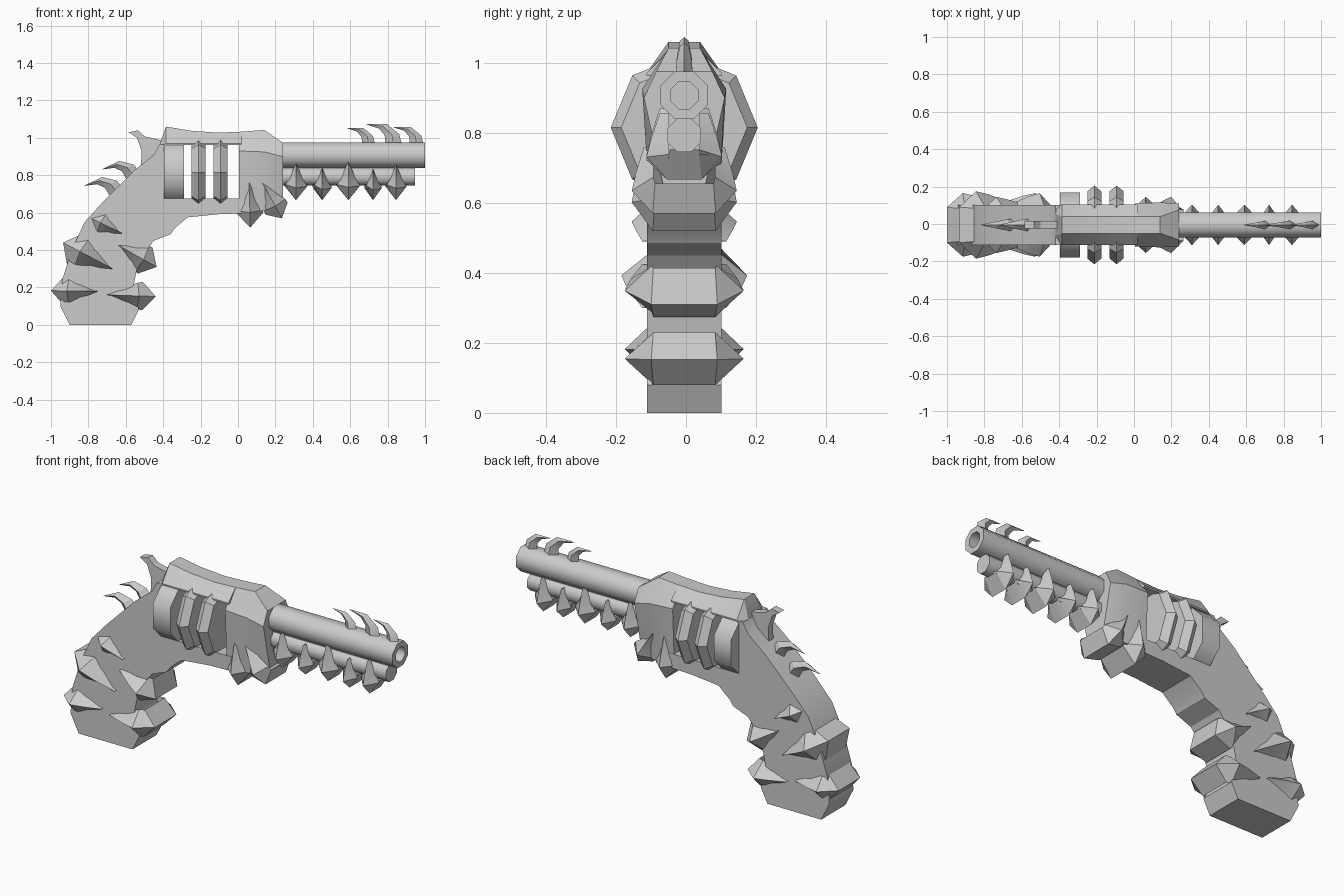
import bpy, bmesh, math
from mathutils import Vector

cube = bpy.data.objects.get("Cube")
if cube:
    bpy.data.objects.remove(cube, do_unlink=True)

YC = -0.005  # centre plane of the model

steel = bpy.data.materials.new("plain grey")
steel.use_nodes = True
GREY = (0.6, 0.6, 0.6, 1)
steel.diffuse_color = GREY
steel.node_tree.nodes["Principled BSDF"].inputs["Base Color"].default_value = GREY


def finish(name, bm, angle=25):
    bmesh.ops.remove_doubles(bm, verts=bm.verts, dist=0.0005)
    bmesh.ops.recalc_face_normals(bm, faces=bm.faces)
    mesh = bpy.data.meshes.new(name)
    bm.to_mesh(mesh)
    bm.free()
    mesh.materials.append(steel)
    obj = bpy.data.objects.new(name, mesh)
    obj.location.y = YC
    bpy.context.collection.objects.link(obj)
    bpy.ops.object.select_all(action='DESELECT')
    obj.select_set(True)
    bpy.context.view_layer.objects.active = obj
    bpy.ops.object.shade_smooth_by_angle(angle=math.radians(angle))
    return obj


def loft(name, sections, angle=25, caps=True):
    """Skin a row of closed sections with equal point counts."""
    bm = bmesh.new()
    rings = [[bm.verts.new(p) for p in s] for s in sections]
    n = len(rings[0])
    for a, b in zip(rings, rings[1:]):
        for i in range(n):
            j = (i + 1) % n
            bm.faces.new((a[i], a[j], b[j], b[i]))
    if caps:
        bm.faces.new(rings[0])
        bm.faces.new(rings[-1])
    return finish(name, bm, angle)


def lathe(name, profile, z, phase=0.0, angle=25):
    """Eight-sided turned part along x from (x, radius) pairs."""
    def ring(x, r):
        steps = [phase + k * math.pi / 4 for k in range(8)]
        return [(x, r * math.cos(a), z + r * math.sin(a)) for a in steps]
    return loft(name, [ring(x, r) for x, r in profile], angle)


def slab(name, outline, half):
    loft(name, [[(x, y, z) for x, z in outline] for y in (-half, half)])


def band(name, tip, ridge, w, b=0.105, out=0.065, lift=0.07):
    """Ridged U-shaped band, thinning to a point at both ends."""
    t = Vector((tip[0], 0, tip[1]))
    d = Vector((ridge[0], 0, ridge[1])) - t
    length = d.length
    d.normalize()
    side = Vector((-d.z, 0, d.x))
    inner = b - 0.012
    # inner y, inner distance, ridge y, ridge distance, half height
    half = [(inner, 0, b + 0.015, 0.0, 0.002),
            (inner, 0.38 * length, b + 0.75 * out, 0.38 * length, 0.55 * w),
            (inner, 0.62 * length, b + out, 0.66 * length, 0.95 * w),
            (inner * 0.95, length - lift, b * 0.9, length, w)]
    full = [(1, s) for s in half] + [(-1, s) for s in reversed(half)]
    sections = []
    for sign, (iy, iu, ry, ru, h) in full:
        base = t + d * iu + Vector((0, sign * iy, 0))
        top = t + d * ru + Vector((0, sign * ry, 0))
        sections.append([base + side * h, top, base - side * h])
    loft(name, sections)


def tooth(name, x, z, scale, turn=0.0, thick=0.025):
    """Hooked fang with a diamond cross-section."""
    back = [(0.075, -0.02), (0.06, 0.04), (0.005, 0.085), (-0.085, 0.085)]
    front = [(0, -0.02), (-0.005, 0.035), (-0.03, 0.065), (-0.085, 0.083)]
    c, s = math.cos(turn) * scale, math.sin(turn) * scale

    def place(p, y):
        return (x + c * p[0] - s * p[1], y, z + s * p[0] + c * p[1])
    sections = []
    for p, q, k in zip(back, front, (1, 0.85, 0.5, 0.02)):
        m = ((p[0] + q[0]) / 2, (p[1] + q[1]) / 2)
        sections.append([place(p, 0), place(m, thick * k),
                         place(q, 0), place(m, -thick * k)])
    loft(name, sections)


# Grip, rear frame and lower frame bar in one outline
slab("grip_and_lower_frame", [
    (-0.9, 0), (-0.57, 0), (-0.53, 0.08), (-0.56, 0.2), (-0.53, 0.35),
    (-0.45, 0.45), (-0.36, 0.485), (-0.34, 0.515), (-0.27, 0.575),
    (-0.1, 0.592), (0.05, 0.597), (0.05, 0.675), (-0.39, 0.675),
    (-0.39, 0.965), (-0.42, 0.965), (-0.45, 0.91), (-0.55, 0.83),
    (-0.72, 0.66), (-0.82, 0.55), (-0.89, 0.4), (-0.94, 0.24),
    (-0.95, 0.1)], 0.106)


# Chamfered upper frame and front block
def frame_section(x, bottom, shoulder, top, low, wide, crest):
    right = [(x, low, bottom), (x, wide, shoulder), (x, crest, top)]
    return right + [(p[0], -p[1], p[2]) for p in reversed(right)]


loft("top_strap", [
    frame_section(-0.425, 0.9, 0.93, 0.95, 0.1, 0.1, 0.06),
    frame_section(-0.385, 0.962, 0.97, 1.06, 0.108, 0.108, 0.045),
    frame_section(-0.25, 0.962, 0.97, 1.038, 0.108, 0.108, 0.045),
    frame_section(-0.11, 0.962, 0.97, 1.028, 0.108, 0.108, 0.045),
    frame_section(0.02, 0.962, 0.97, 1.033, 0.108, 0.108, 0.045)])
loft("front_block", [
    frame_section(0.005, 0.597, 0.93, 1.032, 0.1, 0.115, 0.045),
    frame_section(0.14, 0.61, 0.925, 1.042, 0.1, 0.12, 0.045),
    frame_section(0.24, 0.65, 0.9, 0.975, 0.06, 0.115, 0.08)])

# Rotating drum: rear plate and two ridged discs
lathe("drum_rear", [(-0.395, 0.188), (-0.29, 0.188)], 0.815, math.pi / 8, 50)
for i, x in enumerate((-0.212, -0.093)):
    lathe(f"drum_disc_{i + 1}",
          [(x - 0.037, 0.18), (x, 0.21), (x + 0.037, 0.18)], 0.815)

# Barrel with bore, and the rod below it
lathe("barrel", [(0.2, 0.073), (1.0, 0.073), (1.0, 0.042), (0.85, 0.042)],
      0.907, math.pi / 8, 50)
lathe("under_rod", [(0.2, 0.052), (0.945, 0.052)], 0.793, math.pi / 8, 50)

# Ridged bands along the rod
for i, (x, top, w) in enumerate([(0.31, 0.86, 0.063), (0.45, 0.835, 0.052),
                                 (0.59, 0.87, 0.066), (0.722, 0.83, 0.047),
                                 (0.845, 0.855, 0.058)]):
    band(f"rod_band_{i + 1}", (x, top), (x, 0.667), w, 0.055, 0.053, 0.085)

# Ridged bands below the frame and around the grip
band("frame_band_rear", (0.06, 0.76), (0.065, 0.52), 0.072, 0.1, 0.05, 0.08)
band("frame_band_front", (0.13, 0.76), (0.235, 0.57), 0.068, 0.1, 0.05, 0.06)
band("grip_front_band_lower", (-0.7, 0.16), (-0.44, 0.152), 0.075)
band("grip_front_band_upper", (-0.64, 0.425), (-0.435, 0.31), 0.08)
band("grip_back_band_lower", (-0.75, 0.18), (-1.0, 0.183), 0.077)
band("grip_back_band_middle", (-0.67, 0.3), (-0.935, 0.44), 0.09, out=0.075)
band("grip_back_band_upper", (-0.62, 0.49), (-0.795, 0.575), 0.068, out=0.045)

# Fangs on the barrel and on the back of the grip
for i, (x, s) in enumerate([(0.665, 0.95), (0.79, 1.2), (0.92, 1.0)]):
    tooth(f"barrel_fang_{i + 1}", x, 0.972, s)
tooth("grip_fang_upper", -0.6, 0.79, 1.1, 0.45, 0.035)
tooth("grip_fang_lower", -0.69, 0.7, 1.15, 0.45, 0.035)

# Hammer
slab("hammer", [
    (-0.585, 1.03), (-0.535, 1.04), (-0.5, 1.008), (-0.4, 0.985),
    (-0.39, 0.9), (-0.52, 0.83), (-0.515, 0.93), (-0.54, 1.0)], 0.02)
